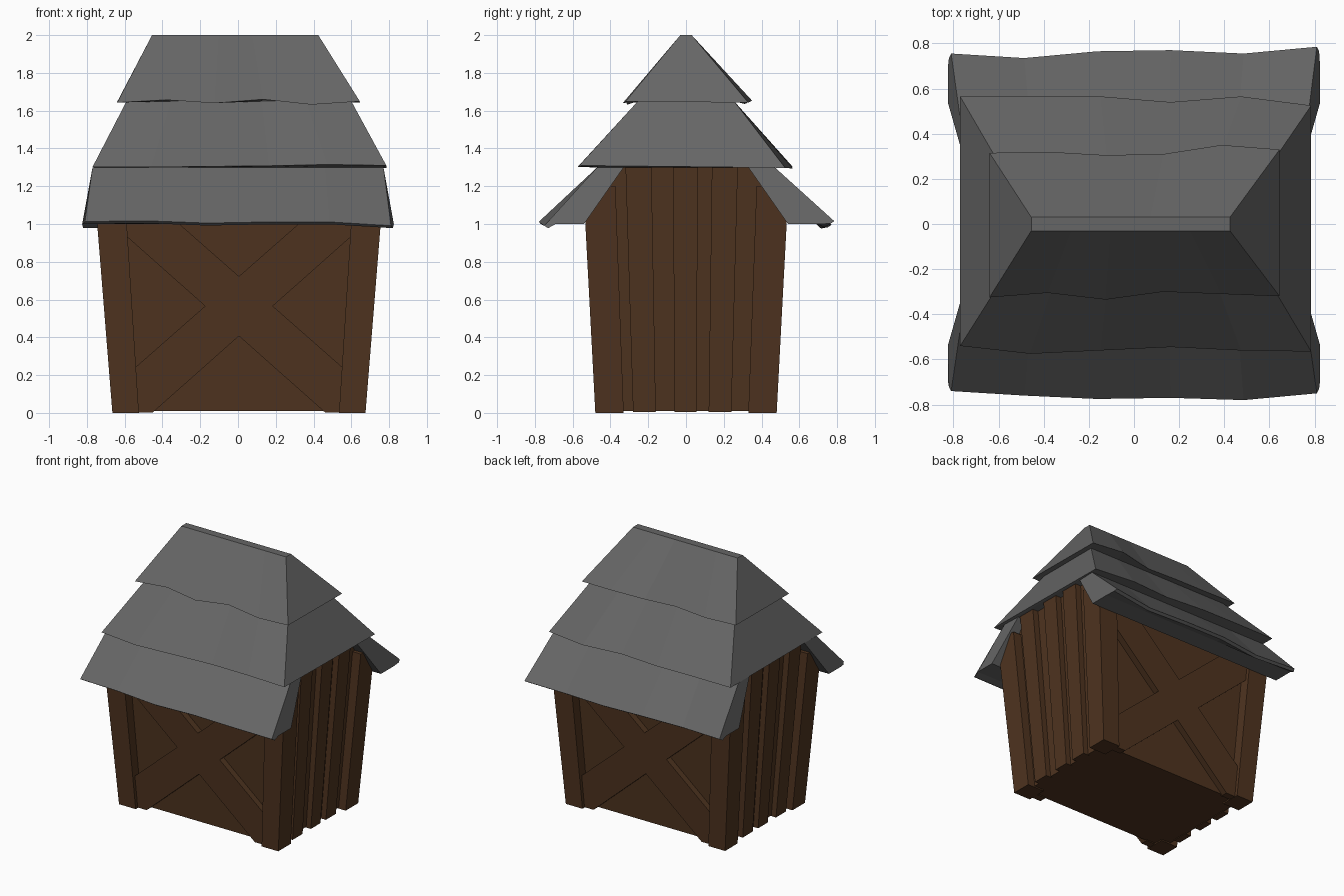
import bpy, bmesh

if "Cube" in bpy.data.objects:
    bpy.data.objects.remove(bpy.data.objects["Cube"])


def material(name, rgb):
    m = bpy.data.materials.new(name)
    m.diffuse_color = (*rgb, 1)
    m.use_nodes = True
    m.node_tree.nodes["Principled BSDF"].inputs["Base Color"].default_value = m.diffuse_color
    return m


WOOD = material("dark_wood", (0.078, 0.034, 0.014))
SLATE = material("slate_grey", (0.132, 0.132, 0.132))


def loft(name, rings, mat, taper=False):
    """Bridge equal closed rings of points and cap both ends."""
    bm = bmesh.new()
    loops = []
    for ring in rings:
        loops.append([bm.verts.new((x * (1 + .12 * z) + .005, y * (1 + .11 * z), z) if taper
                                   else (x, y, z)) for x, y, z in ring])
    n = len(loops[0])
    for a, b in zip(loops, loops[1:]):
        for i in range(n):
            j = (i + 1) % n
            bm.faces.new((a[i], a[j], b[j], b[i]))
    bm.faces.new(loops[0])
    bm.faces.new(loops[-1])
    bmesh.ops.recalc_face_normals(bm, faces=bm.faces)
    me = bpy.data.meshes.new(name)
    bm.to_mesh(me)
    bm.free()
    me.materials.append(mat)
    ob = bpy.data.objects.new(name, me)
    bpy.context.collection.objects.link(ob)
    return ob


def block(name, x0, x1, y0, y1, z0, z1):
    """Wooden box that follows the outward lean of the walls."""
    loft(name, [[(x0, y0, z), (x1, y0, z), (x1, y1, z), (x0, y1, z)]
                for z in (z0, z1)], WOOD, True)


# Gabled wall core
gable = [(-.41, .01), (.41, .01), (.41, 1.12), (.29, 1.302), (-.29, 1.302), (-.41, 1.12)]
loft("wall_core", [[(x, y, z) for y, z in gable] for x in (-.61, .61)], WOOD, True)

# Corner posts and crossed braces on front and back
brace = [(-.34, 1.06), (-.55, 1.06), (-.55, .95), (.455, .003), (.55, .003), (.54, .235)]
for sx in (-1, 1):
    for sy in (-1, 1):
        block("corner_post", sx * .53, sx * .67, sy * .33, sy * .48, 0, 1.2)
        loft("cross_brace", [[(sx * x, sy * y, z) for x, z in brace]
                             for y in (.40, .455)], WOOD, True)
    # Raised planks on the side walls
    for y0, y1 in ((-.28, -.16), (-.06, .055), (.12, .24)):
        block("side_plank", sx * .60, sx * .65, y0, y1, .005, 1.302)

STEPS = (-1, -.6, -.2, .2, .6, 1)


def ring(xl, xr, z, front, back, dz=(0,) * 6):
    """Closed roof ring running along the front edge and back along the rear."""
    xs = [xl + (xr - xl) * (s + 1) / 2 for s in STEPS]
    return ([(x, -y, z + d) for x, y, d in zip(xs, front, dz)] +
            [(x, y, z - d * .6) for x, y, d in reversed(list(zip(xs, back, dz)))])


def even(y):
    return (y,) * 6


# Upper two tiers as one stepped shell with uneven lower edges
loft("roof_tiers", [
    ring(-.455, .425, 2.0, even(.03), even(.03)),
    ring(-.64, .645, 1.645, (.325, .305, .335, .30, .31, .32),
         (.315, .32, .305, .31, .35, .33), (-.002, .012, -.005, .015, -.013, .004)),
    ring(-.59, .6, 1.65, even(.255), even(.255)),
    ring(-.77, .785, 1.302, (.54, .575, .56, .545, .56, .565),
         (.565, .565, .565, .54, .565, .525), (0, -.001, .003, .006, .013, .008)),
    ring(-.765, .77, 1.3, even(.46), even(.46)),
], SLATE)

# Lowest tier: thick eaves on front and back only
edges = {"front": (-1, (.74, .76, .775, .77, .78, .75)),
         "back": (1, (.755, .735, .765, .77, .755, .785))}
drop = (.01, .014, .002, .008, .008, -.012)
for side, (sy, ys) in edges.items():
    rings = []
    for s, y, d in zip(STEPS, ys, drop):
        d = d * -sy
        rings.append([(.765 * s, sy * .33, 1.3), (.77 * s, sy * .47, 1.3),
                      (.81 * s, sy * y, 1.003 + d), (.82 * s, sy * (y - .02), .99 + d),
                      (.825 * s, sy * .69, 1.0), (.825 * s, sy * .54, 1.0)])
    loft("roof_eave_" + side, rings, SLATE)
